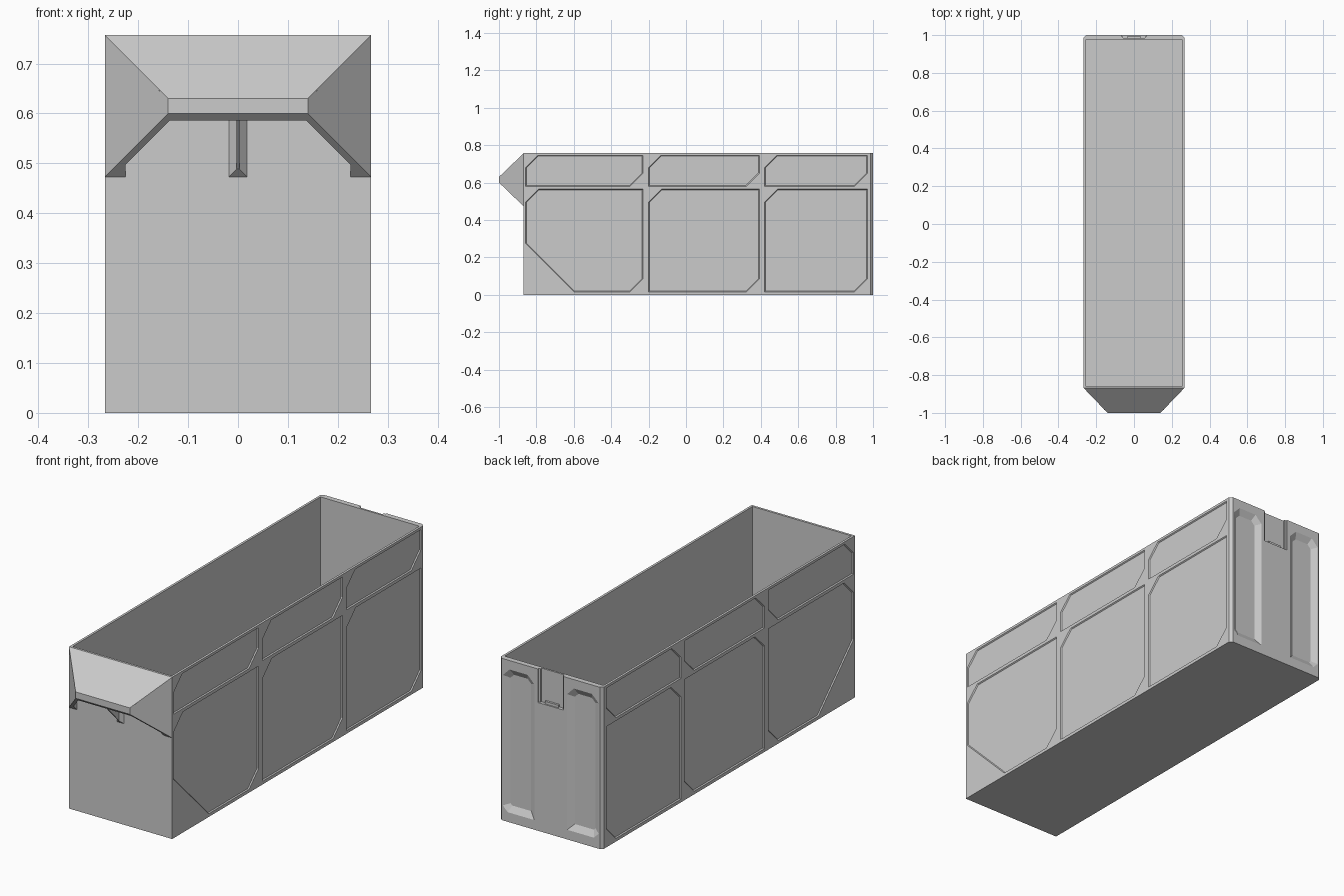
import bpy, bmesh
from mathutils import Vector

if "Cube" in bpy.data.objects:
    bpy.data.objects.remove(bpy.data.objects["Cube"])

W, FRONT, BACK, H = 0.267, -0.868, 1.0, 0.757


def make(name, bm):
    bmesh.ops.recalc_face_normals(bm, faces=bm.faces)
    me = bpy.data.meshes.new(name)
    bm.to_mesh(me)
    bm.free()
    ob = bpy.data.objects.new(name, me)
    bpy.context.collection.objects.link(ob)
    return ob


def loft(bm, a, b):
    """Closed solid between two matching loops."""
    va = [bm.verts.new(p) for p in a]
    vb = [bm.verts.new(p) for p in b]
    bm.faces.new(va)
    bm.faces.new(vb)
    n = len(a)
    for i in range(n):
        bm.faces.new((va[i], va[(i + 1) % n], vb[(i + 1) % n], vb[i]))


def box(bm, x0, x1, y0, y1, z0, z1):
    r = [(x0, y0), (x1, y0), (x1, y1), (x0, y1)]
    loft(bm, [(x, y, z0) for x, y in r], [(x, y, z1) for x, y in r])


def inset(poly, d):
    """Offset a convex counter-clockwise outline inwards by d."""
    out = []
    for i, p in enumerate(poly):
        p, q, r = Vector(poly[i - 1]), Vector(p), Vector(poly[(i + 1) % len(poly)])
        e, f = (q - p).normalized(), (r - q).normalized()
        n, m = Vector((-e.y, e.x)), Vector((-f.y, f.x))
        out.append(q + (n + m) * d / (1 + n.dot(m)))
    return out


def chamfered(u0, u1, v0, v1, bl, br, tr, tl):
    """Counter-clockwise rectangle with a cut size for each corner."""
    out = []
    for u, v, c, su, sv in ((u0, v0, bl, 1, 1), (u1, v0, br, -1, 1),
                            (u1, v1, tr, -1, -1), (u0, v1, tl, 1, -1)):
        if c:
            pair = [(u + su * c, v), (u, v + sv * c)]
            out += pair[::-1] if su * sv > 0 else pair
        else:
            out.append((u, v))
    return out


def recess(bm, poly, place, depth, slope):
    """Sloped pocket cutter; place(u, v, d) maps outline to depth d."""
    over = 0.01
    a = inset(poly, -over * slope / depth)
    b = inset(poly, slope)
    loft(bm, [place(u, v, -over) for u, v in a], [place(u, v, depth) for u, v in b])


def cut(ob, bm):
    cutter = make("cutter", bm)
    cutter.hide_render = True
    m = ob.modifiers.new("cut", 'BOOLEAN')
    m.object, m.operation, m.solver = cutter, 'DIFFERENCE', 'EXACT'
    bpy.context.view_layer.objects.active = ob
    bpy.ops.object.modifier_apply(modifier=m.name)
    bpy.data.objects.remove(cutter)


# Bin body with chamfered rear corners
bm = bmesh.new()
plan = chamfered(-W, W, FRONT, BACK, 0, 0, 0.013, 0.013)
loft(bm, [(x, y, 0) for x, y in plan], [(x, y, H) for x, y in plan])
body = make("bin_body", bm)

bm = bmesh.new()
# Open interior
box(bm, -0.256, 0.256, -0.857, 0.975, 0.014, 1)
# Side panels: three columns, two rows, both sides
for s in (-1, 1):
    side = lambda u, v, d, s=s: (s * (W - d), u, v)
    for i, (y0, y1) in enumerate(((-0.858, -0.23), (-0.2, 0.392), (0.42, 0.97))):
        upper = chamfered(y0, y1, 0.58, 0.745, 0, 0.07, 0, 0.065)
        lower = chamfered(y0, y1, 0.015, 0.565, 0 if i else 0.26, 0.07, 0, 0.07)
        for poly in (upper, lower):
            recess(bm, poly, side, 0.005, 0.004)
    # Tall rear pockets
    rear = chamfered(0.085, 0.248, 0.045, 0.715, 0.0, 0.025, 0.035, 0.035)
    recess(bm, rear, lambda u, v, d, s=s: (s * u, BACK - d, v), 0.017, 0.028)
# Rear latch slot
box(bm, -0.067, 0.067, 0.984, 1.1, 0.6, 0.9)
cut(body, bm)

# Small catch at the bottom of the latch slot
bm = bmesh.new()
box(bm, -0.035, 0.035, 0.98, 0.994, 0.598, 0.612)
for s in (-1, 1):
    box(bm, s * 0.058, s * 0.068, 0.98, 0.993, 0.6, 0.757)
make("latch_catch", bm)

# Front handle: tapered hood hollowed from below
bm = bmesh.new()
loft(bm, [(-W, FRONT, 0.473), (W, FRONT, 0.473), (W, FRONT, H), (-W, FRONT, H)],
     [(-0.14, -1, 0.6), (0.14, -1, 0.6), (0.14, -1, 0.63), (-0.14, -1, 0.63)])
handle = make("front_handle", bm)
bm = bmesh.new()
cav = [(-0.225, -0.84), (-0.225, -0.894), (-0.137, -0.985),
       (0.137, -0.985), (0.225, -0.894), (0.225, -0.84)]
loft(bm, [(x, y, 0.4) for x, y in cav],
     [(x, y, H - 0.02 + (y - FRONT) * 0.962) for x, y in cav])
cut(handle, bm)

# Low ridge across the handle slope
bm = bmesh.new()
ridge = [(-0.974, 0.645), (-0.984, 0.645), (-0.974, 0.655), (-0.966, 0.655)]
loft(bm, [(-0.158, y, z) for y, z in ridge], [(0.158, y, z) for y, z in ridge])
make("handle_ridge", bm)

# Centre rib under the handle, flaring towards the wall
bm = bmesh.new()
loft(bm, [(-0.018, FRONT, 0.473), (0.018, FRONT, 0.473), (0.018, FRONT, 0.73), (-0.018, FRONT, 0.73)],
     [(-0.003, -0.884, 0.488), (0.003, -0.884, 0.488), (0.003, -0.884, 0.725), (-0.003, -0.884, 0.725)])
loft(bm, [(-0.003, -0.88, 0.485), (-0.003, -0.99, 0.6), (-0.003, -0.99, 0.62), (-0.003, -0.88, 0.73)],
     [(0.003, -0.88, 0.485), (0.003, -0.99, 0.6), (0.003, -0.99, 0.62), (0.003, -0.88, 0.73)])
make("handle_rib", bm)
